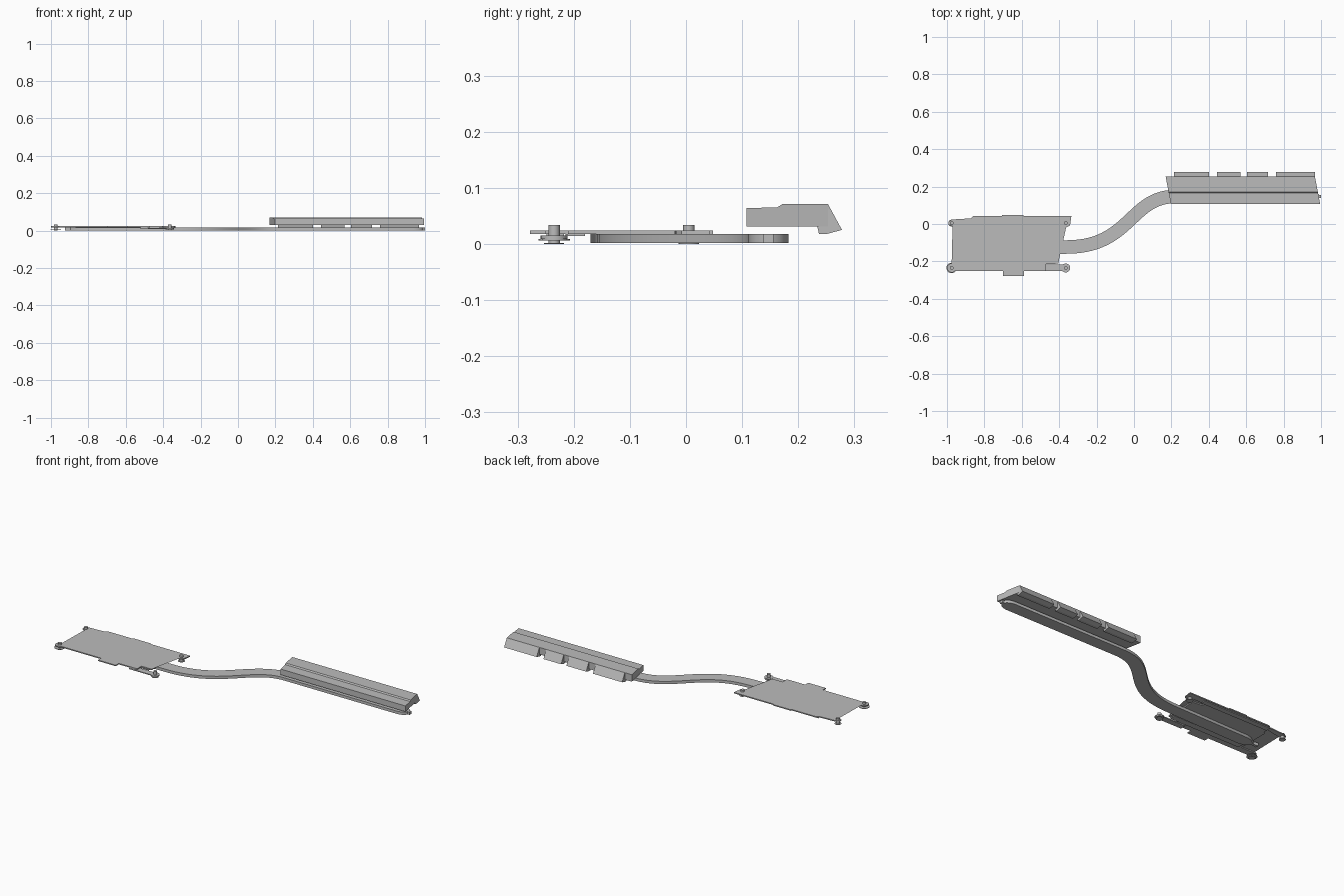
import bpy, bmesh, math
from mathutils import Vector

cube = bpy.data.objects.get("Cube")
if cube:
    bpy.data.objects.remove(cube)

metal = bpy.data.materials.new("grey_metal")
metal.use_nodes = True
grey = (0.5, 0.5, 0.5, 1)
metal.diffuse_color = grey
metal.node_tree.nodes["Principled BSDF"].inputs["Base Color"].default_value = grey


def finish(name, bm):
    bmesh.ops.recalc_face_normals(bm, faces=bm.faces)
    mesh = bpy.data.meshes.new(name)
    bm.to_mesh(mesh)
    bm.free()
    mesh.materials.append(metal)
    obj = bpy.data.objects.new(name, mesh)
    bpy.context.collection.objects.link(obj)
    return obj


def loft(name, ring_a, ring_b):
    """Closed solid between two matching outlines."""
    bm = bmesh.new()
    a = [bm.verts.new(p) for p in ring_a]
    b = [bm.verts.new(p) for p in ring_b]
    caps = [bm.faces.new(a[::-1]), bm.faces.new(b)]
    for i in range(len(a)):
        j = (i + 1) % len(a)
        bm.faces.new((a[i], a[j], b[j], b[i]))
    bmesh.ops.triangulate(bm, faces=caps)
    return finish(name, bm)


def plate(name, outline, z0, z1):
    return loft(name, [(x, y, z0) for x, y in outline], [(x, y, z1) for x, y in outline])


def box(name, x0, x1, y0, y1, z0, z1):
    return plate(name, [(x0, y0), (x1, y0), (x1, y1), (x0, y1)], z0, z1)


def disc(name, x, y, r, z0, z1, n=24):
    ring = [(x + r * math.cos(t * math.tau / n), y + r * math.sin(t * math.tau / n)) for t in range(n)]
    return plate(name, ring, z0, z1)


def smooth(obj):
    bpy.ops.object.select_all(action="DESELECT")
    obj.select_set(True)
    bpy.context.view_layer.objects.active = obj
    bpy.ops.object.shade_smooth_by_angle(angle=math.radians(30))


# Heat pipe: flat S-shaped ribbon, pinched at both ends
p0, p1, p2, p3 = (Vector(p) for p in ((-0.36, -0.123), (-0.02, -0.123), (-0.02, 0.147), (0.22, 0.147)))
path = [(Vector((x, -0.133 + (y + 0.01))), w) for x, y, w in
        ((-0.925, -0.01, 0.01), (-0.895, -0.01, 0.006), (-0.885, -0.01, 0.012),
         (-0.86, -0.01, 0.03), (-0.83, -0.01, 0.037))]
steps = 28
for i in range(steps + 1):
    t = i / steps
    u = 1 - t
    path.append((u**3 * p0 + 3 * u * u * t * p1 + 3 * u * t * t * p2 + t**3 * p3, 0.036))
path += [(Vector((x, 0.147)), w) for x, w in
         ((0.94, 0.036), (0.965, 0.031), (0.982, 0.02), (0.988, 0.009), (1.0, 0.009))]
left_edge, right_edge = [], []
for i, (p, w) in enumerate(path):
    d = (path[min(i + 1, len(path) - 1)][0] - path[max(i - 1, 0)][0]).normalized()
    n = Vector((-d.y, d.x)) * w
    left_edge.append(p + n)
    right_edge.append(p - n)
smooth(plate("heat_pipe", [tuple(p) for p in right_edge + left_edge[::-1]], 0.002, 0.018))

# Contact plate with arms, slot and front tab
outline = [
    (-0.975, -0.25), (-0.70, -0.25), (-0.70, -0.278), (-0.587, -0.278), (-0.587, -0.25),
    (-0.47, -0.25), (-0.47, -0.21), (-0.405, -0.21), (-0.405, -0.02), (-0.465, -0.012),
    (-0.465, 0.004), (-0.40, 0.004), (-0.385, -0.012), (-0.363, -0.018), (-0.342, -0.008),
    (-0.335, 0.042), (-0.59, 0.042), (-0.59, 0.048), (-0.705, 0.048), (-0.705, 0.042),
    (-0.86, 0.042), (-0.872, 0.03), (-0.975, 0.024), (-0.993, 0.012), (-0.99, -0.006),
    (-0.97, -0.012), (-0.875, 0.008), (-0.875, -0.02), (-0.888, -0.03), (-0.888, -0.213),
    (-0.975, -0.213)]
plate("contact_plate", outline, 0.018, 0.024)

# Lower spring arm at the front, and stiffening strips below the plate
box("front_spring_arm", -0.52, -0.365, -0.251, -0.217, 0.009, 0.014)
box("front_spring_riser", -0.52, -0.48, -0.249, -0.217, 0.014, 0.018)
box("front_strip", -0.87, -0.42, -0.215, -0.18, 0.014, 0.018)
box("back_strip", -0.87, -0.44, 0.005, 0.035, 0.014, 0.018)

# Mounting screws
for side, x in (("left", -0.365), ("right", -0.975)):
    for end, y in (("front", -0.235), ("back", 0.005)):
        name = f"{end}_{side}"
        smooth(disc(name + "_screw", x, y, 0.01, 0.002, 0.034))
        if end == "front":
            z = 0.009 if side == "left" else 0.018
            smooth(disc(name + "_eye", x, y, 0.024, z, z + 0.006))
            smooth(disc(name + "_washer", x, y, 0.028 if side == "right" else 0.022, 0.006, 0.009))
        smooth(disc(name + "_foot", x, y, 0.018, 0.0, 0.002))

# Fin block: sheared bar with a hooked rear rim divided into tabs
SHEAR = -0.19


def bar(name, profile, x0, x1, shear=SHEAR):
    rings = [[(x + shear * (y - 0.25), y, z) for y, z in profile] for x in (x0, x1)]
    return loft(name, *rings)


body = [(0.108, 0.031), (0.108, 0.064), (0.165, 0.065), (0.172, 0.071),
        (0.253, 0.071), (0.253, 0.031)]
rim = [(0.234, 0.031), (0.253, 0.031), (0.253, 0.071), (0.278, 0.025),
       (0.252, 0.018), (0.237, 0.018)]
bar("fin_block", body, 0.17, 0.968)
for i, (x0, x1) in enumerate(((0.214, 0.40), (0.444, 0.57), (0.604, 0.717), (0.76, 0.968))):
    bar(f"rim_tab_{i + 1}", rim, x0, x1, 0)
